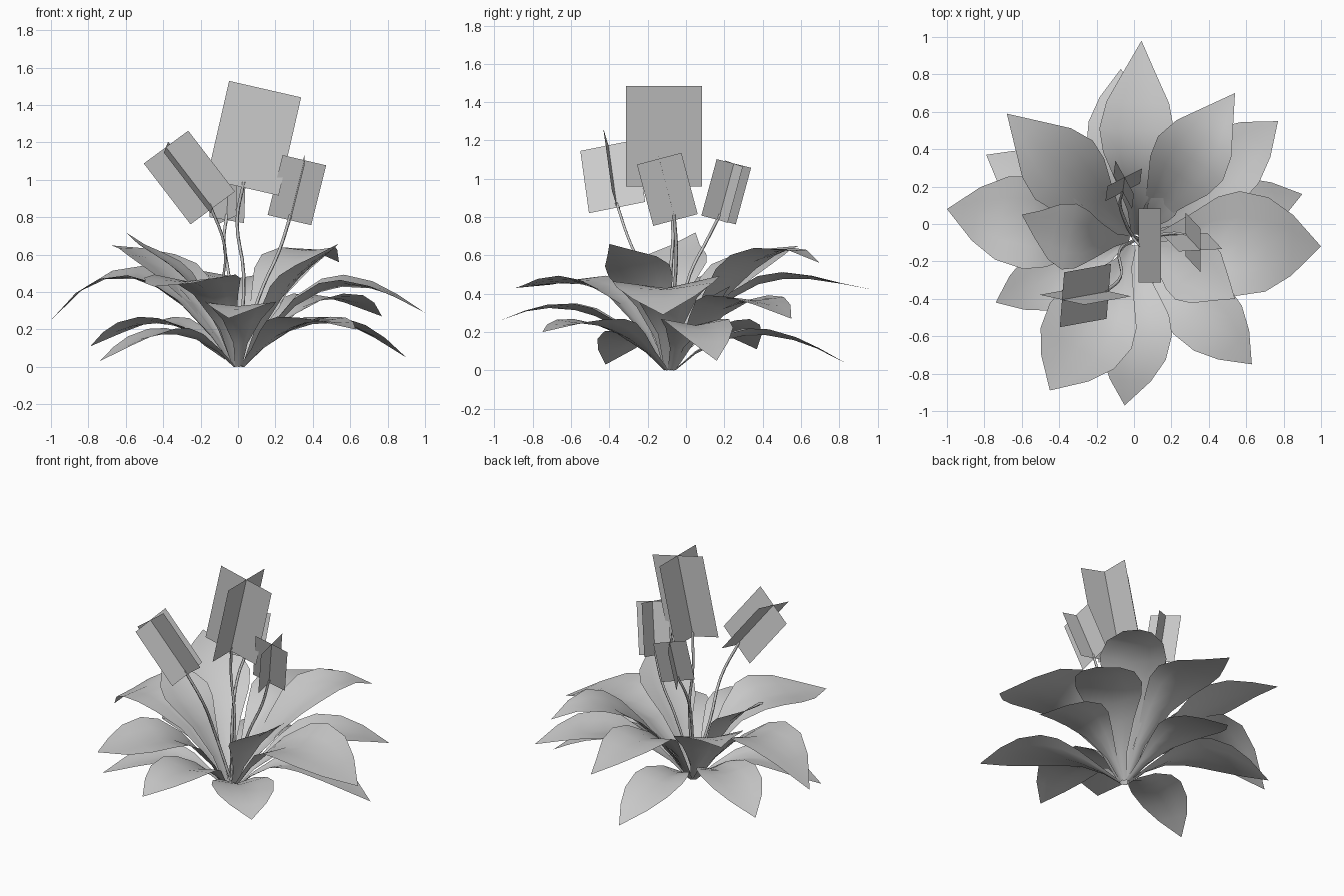
import bpy
import bmesh
from mathutils import Vector

cube = bpy.data.objects.get("Cube")
if cube:
    bpy.data.objects.remove(cube, do_unlink=True)

grey = bpy.data.materials.new("plain_grey")
grey.use_nodes = True
grey.diffuse_color = (0.6, 0.6, 0.6, 1)
grey.node_tree.nodes["Principled BSDF"].inputs["Base Color"].default_value = (0.6, 0.6, 0.6, 1)

ROOT = Vector((0.005, -0.085, 0))
# Position along the leaf and share of its full width
BASE = [(0, 0.1), (0.12, 0.2), (0.28, 0.55), (0.42, 0.88), (0.54, 1)]
POINTED = BASE + [(0.68, 0.84), (0.84, 0.42), (1, 0)]
ROUNDED = BASE + [(0.7, 0.9), (0.84, 0.58), (1, 0)]


def finish(bm, name, smooth):
    mesh = bpy.data.meshes.new(name)
    bm.to_mesh(mesh)
    bm.free()
    mesh.materials.append(grey)
    for p in mesh.polygons:
        p.use_smooth = smooth
    obj = bpy.data.objects.new(name, mesh)
    bpy.context.collection.objects.link(obj)


def leaf(name, outline, x, y, z1, z2, tip_z, width, bend=0, roll=0):
    """Arched, channelled leaf through two heights at its thirds to a pointed tip."""
    bm = bmesh.new()
    out = Vector((x, y, 0)) - ROOT
    side = Vector((-out.y, out.x, 0)).normalized()
    start = ROOT + out.normalized() * 0.03
    rows = []
    for t, w in outline:
        hump = t * (1 - t)
        centre = start.lerp(Vector((x, y, 0)), t) + side * bend * 4 * hump
        centre.z = (4.5 * hump * (z1 * (2 - 3 * t) + z2 * (3 * t - 1))
                    + tip_z * t * (3 * t - 1) * (3 * t - 2) / 2)
        if w == 0:
            rows.append([bm.verts.new(centre)])
            continue
        row = []
        for s in (-1, -0.5, 0, 0.5, 1):
            half = s * w * width / 2
            lift = abs(half) * (0.45 - 0.5 * t) - 0.015 * w + half * roll
            row.append(bm.verts.new(centre + side * half + Vector((0, 0, max(lift, -centre.z)))))
        rows.append(row)
    for a, b in zip(rows, rows[1:]):
        for i in range(4):
            if len(b) == 1:
                bm.faces.new((a[i], a[i + 1], b[0]))
            else:
                bm.faces.new((a[i], a[i + 1], b[i + 1], b[i]))
    # Turn the upper side outward
    bm.normal_update()
    if sum(f.normal.z for f in bm.faces) < 0:
        bmesh.ops.reverse_faces(bm, faces=bm.faces)
    finish(bm, name, True)


def flower(name, top, bottom, across, width, bends):
    """Two crossed flat panels on a thin curved stem."""
    top, bottom = Vector(top), Vector(bottom)
    axis = (top - bottom).normalized()
    u = Vector(across)
    u = (u - axis * u.dot(axis)).normalized()
    bm = bmesh.new()
    for d in (u, axis.cross(u)):
        d = d * width / 2
        # Each panel is split along the shared axis
        low = [bm.verts.new(bottom + d * s) for s in (-1, 0, 1)]
        high = [bm.verts.new(top + d * s) for s in (-1, 0, 1)]
        for i in (0, 1):
            bm.faces.new((low[i], low[i + 1], high[i + 1], high[i]))
    finish(bm, name + "_panels", False)

    curve = bpy.data.curves.new(name + "_stem", 'CURVE')
    curve.dimensions = '3D'
    curve.bevel_depth = 0.009
    curve.bevel_resolution = 0
    curve.resolution_u = 4
    spline = curve.splines.new('BEZIER')
    points = [ROOT + Vector((0, 0, 0.05))] + [Vector(b) for b in bends] + [bottom + axis * 0.03]
    spline.bezier_points.add(len(points) - 1)
    for bp, co in zip(spline.bezier_points, points):
        bp.co = co
        bp.handle_left_type = bp.handle_right_type = 'AUTO'
    curve.materials.append(grey)
    obj = bpy.data.objects.new(name + "_stem", curve)
    bpy.context.collection.objects.link(obj)


# Leaves: tip x, tip y, height at each third, tip height, width, sideways bend, roll
UPPER = [(0.54, 0.70, 0.42, 0.63, 0.56, 0.42),
         (0.54, -0.40, 0.37, 0.56, 0.66, 0.37, 0.02, 0.17),
         (-0.68, 0.59, 0.38, 0.59, 0.65, 0.44),
         (-0.60, 0.05, 0.42, 0.60, 0.72, 0.36, 0.06),
         (0.04, 0.98, 0.42, 0.49, 0.42, 0.40, 0.01),
         (0.27, 0.23, 0.22, 0.36, 0.44, 0.16)]
MIDDLE = [(1.0, -0.12, 0.37, 0.44, 0.29, 0.56, 0, 0.05),
          (-0.45, -0.89, 0.39, 0.47, 0.43, 0.50, 0.02),
          (-1.0, 0.08, 0.38, 0.49, 0.25, 0.50, 0, -0.1)]
LOWER = [(0.77, 0.55, 0.29, 0.38, 0.27, 0.42),
         (0.90, 0.16, 0.22, 0.23, 0.05, 0.36),
         (0.63, -0.75, 0.19, 0.26, 0.20, 0.39),
         (-0.05, -0.97, 0.26, 0.34, 0.26, 0.38, 0.04),
         (-0.74, -0.42, 0.17, 0.17, 0.03, 0.34),
         (-0.79, 0.37, 0.21, 0.24, 0.11, 0.38),
         (-0.07, 0.83, 0.18, 0.18, 0.04, 0.34, 0.05)]
for layer, outline, rows in (("upper", POINTED, UPPER), ("middle", ROUNDED, MIDDLE),
                             ("lower", ROUNDED, LOWER)):
    for n, row in enumerate(rows, 1):
        leaf(f"{layer}_leaf_{n}", outline, *row)

# Flowers: panel axis top and bottom, panel direction, width, stem bends
flower("tall_flower", (0.145, -0.115, 1.485), (0.025, -0.115, 0.96),
       (0, 1, 0), 0.395, [(0.03, -0.08, 0.5), (-0.005, -0.07, 0.78)])
flower("front_flower", (-0.385, -0.405, 1.175), (-0.135, -0.36, 0.85),
       (0.1, 1, 0.17), 0.30, [(-0.08, -0.15, 0.4), (-0.07, -0.28, 0.64)])
flower("left_flower", (0.355, -0.14, 1.105), (0.275, -0.055, 0.785),
       (0, 1, 0.25), 0.24, [(0.13, -0.06, 0.42), (0.22, -0.05, 0.62)])
flower("back_flower", (-0.05, 0.25, 1.08), (-0.06, 0.17, 0.785),
       (1, 0.5, -0.2), 0.21, [(-0.05, 0.02, 0.5), (-0.075, 0.11, 0.68)])
